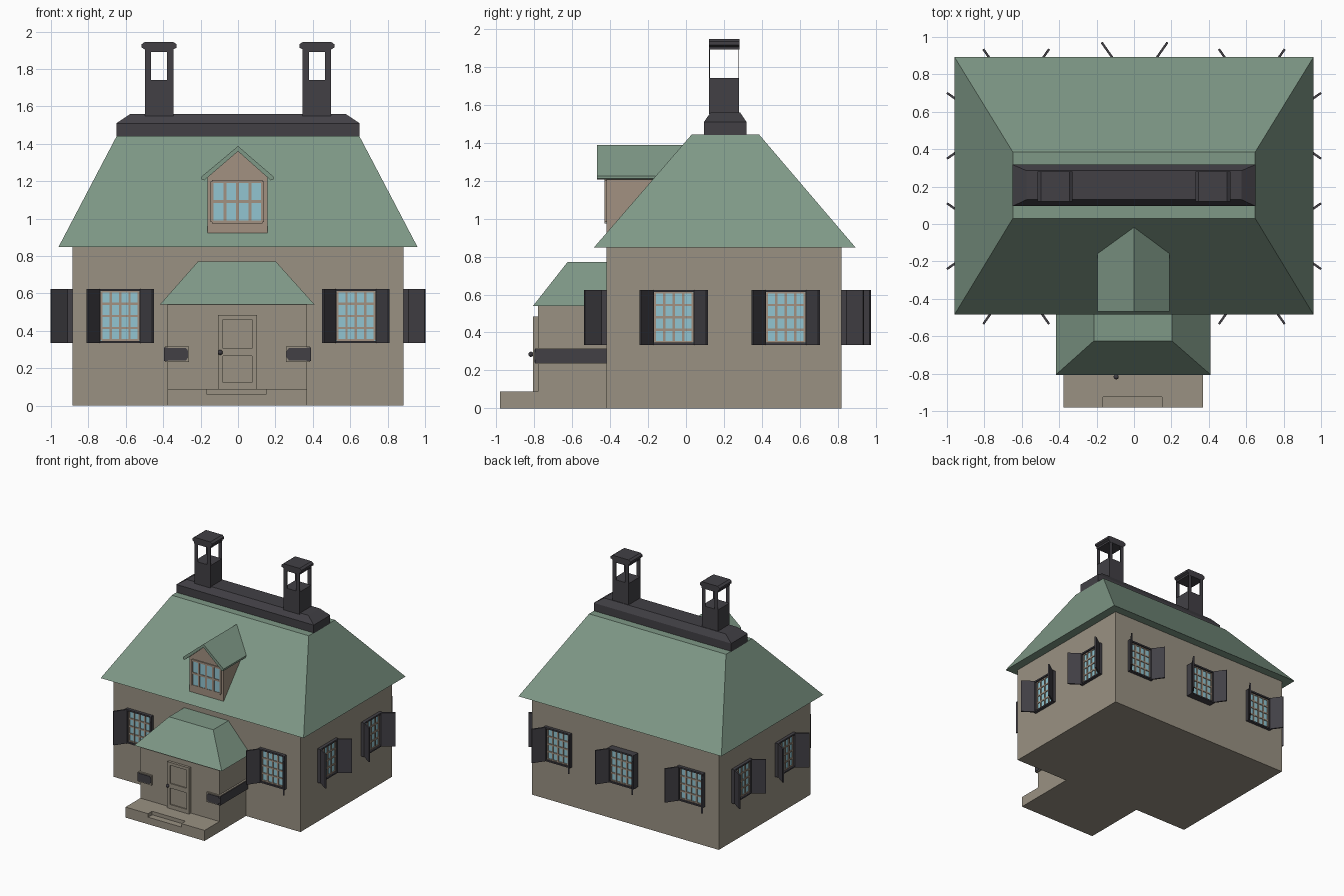
import bpy, bmesh, math
from mathutils import Matrix, Vector

if "Cube" in bpy.data.objects:
    bpy.data.objects.remove(bpy.data.objects["Cube"])


def material(name, rgb):
    m = bpy.data.materials.new(name)
    m.diffuse_color = (*rgb, 1)
    m.use_nodes = True
    m.node_tree.nodes["Principled BSDF"].inputs["Base Color"].default_value = m.diffuse_color
    return m


WALL = material("wall_stone", (0.32, 0.285, 0.225))
TRIM = material("warm_trim", (0.36, 0.285, 0.22))
ROOF = material("roof_green", (0.21, 0.315, 0.24))
DARK = material("dark_slate", (0.054, 0.051, 0.060))
GLASS = material("window_blue", (0.29, 0.56, 0.64))
I = Matrix.Identity(4)


def finish(name, bm, mat, M=I):
    bmesh.ops.recalc_face_normals(bm, faces=bm.faces)
    bm.transform(M)
    me = bpy.data.meshes.new(name)
    bm.to_mesh(me)
    bm.free()
    me.materials.append(mat)
    ob = bpy.data.objects.new(name, me)
    bpy.context.collection.objects.link(ob)
    return ob


def loft(bm, lower, upper):
    """Closed solid between two matching loops of points."""
    a = [bm.verts.new(p) for p in lower]
    b = [bm.verts.new(p) for p in upper]
    n = len(a)
    bm.faces.new(a[::-1])
    bm.faces.new(b)
    for i in range(n):
        bm.faces.new((a[i], a[(i + 1) % n], b[(i + 1) % n], b[i]))


def rect(x0, x1, y0, y1, z):
    return [(x0, y0, z), (x1, y0, z), (x1, y1, z), (x0, y1, z)]


def boxes(name, items, mat, M=I):
    """Each item: x0, x1, y0, y1, z0, z1."""
    bm = bmesh.new()
    for x0, x1, y0, y1, z0, z1 in items:
        loft(bm, rect(x0, x1, y0, y1, z0), rect(x0, x1, y0, y1, z1))
    return finish(name, bm, mat, M)


def frustum(name, low, high, mat):
    bm = bmesh.new()
    loft(bm, rect(*low), rect(*high))
    return finish(name, bm, mat)


def prism_y(name, pts, y0, y1, mat):
    bm = bmesh.new()
    loft(bm, [(x, y0, z) for x, z in pts], [(x, y1, z) for x, z in pts])
    return finish(name, bm, mat)


def prism_z(name, pts, z0, z1, mat, M=I):
    bm = bmesh.new()
    loft(bm, [(x, y, z0) for x, y in pts], [(x, y, z1) for x, y in pts])
    return finish(name, bm, mat, M)


def lattice(w, z0, z1, cols, rows, bar, y0, y1):
    """Vertical and horizontal glazing bars across a pane of half width w."""
    out = []
    for i in range(cols + 1):
        x = -w + 2 * w * i / cols
        out.append((x - bar, x + bar, y0, y1, z0, z1))
    for j in range(rows + 1):
        z = z0 + (z1 - z0) * j / rows
        out.append((-w, w, y0 + 0.0005, y1, z - bar, z + bar))
    return out


# Main house and hipped roof
boxes("house_walls", [(-0.885, 0.885, -0.42, 0.82, 0, 0.85)], WALL)
frustum("main_roof", (-0.96, 0.96, -0.485, 0.893, 0.848),
        (-0.648, 0.648, 0.03, 0.385, 1.443), ROOF)

# Ridge box with bevelled top
boxes("ridge_base", [(-0.65, 0.65, 0.095, 0.318, 1.43, 1.51)], DARK)
frustum("ridge_top", (-0.65, 0.65, 0.095, 0.318, 1.51),
        (-0.575, 0.575, 0.13, 0.285, 1.56), DARK)

# Chimneys: solid stack, open lantern of thin front and back sheets, cap
for s, side in ((-1, "left"), (1, "right")):
    cx = 0.422 * s
    boxes(side + "_chimney_stack",
          [(cx - 0.076, cx + 0.076, 0.122, 0.28, 1.55, 1.742)], DARK)
    boxes(side + "_chimney_posts",
          [(cx + a, cx + a + 0.033, y, y + 0.004, 1.74, 1.895)
           for a in (-0.076, 0.043) for y in (0.122, 0.276)], DARK)
    half = [(0.076, 1.89), (0.076, 1.905), (0.094, 1.915), (0.094, 1.932), (0.076, 1.945)]
    prism_y(side + "_chimney_cap",
            [(cx + x, z) for x, z in half] + [(cx - x, z) for x, z in half[::-1]],
            0.12, 0.282, DARK)

# Dormer: gabled wall, chevron roof, window
prism_y("dormer_wall", [(-0.163, 0.92), (0.158, 0.92), (0.158, 1.22),
                        (0, 1.365), (-0.163, 1.22)], -0.42, 0.0, TRIM)
prism_y("dormer_roof", [(-0.195, 1.21), (-0.18, 1.205), (0, 1.36), (0.175, 1.205),
                        (0.19, 1.21), (0.19, 1.225), (0, 1.388), (-0.195, 1.225)],
        -0.468, 0.02, ROOF)
D = Matrix.Translation((-0.003, -0.42, 0))
boxes("dormer_glass", [(-0.135, 0.135, -0.004, 0.01, 0.98, 1.2)], GLASS, D)
boxes("dormer_bars", lattice(0.135, 0.982, 1.2, 4, 2, 0.008, -0.009, 0.0), TRIM, D)

# Porch: walls, hipped roof, step with a notch cut in its front edge
boxes("porch_walls", [(-0.378, 0.37, -0.78, -0.41, 0.08, 0.545)], WALL)
frustum("porch_roof", (-0.418, 0.41, -0.806, -0.41, 0.54),
        (-0.215, 0.203, -0.625, -0.41, 0.77), ROOF)
boxes("step_base", [(-0.378, 0.37, -0.98, -0.41, 0, 0.06)], WALL)
prism_z("step_tread", [(-0.378, -0.98), (-0.165, -0.98), (-0.165, -0.925), (0.15, -0.925),
                       (0.15, -0.98), (0.37, -0.98), (0.37, -0.41), (-0.378, -0.41)],
        0.06, 0.09, WALL)

# Door with two recessed panels and a knob
boxes("door_panels", [(-0.105, 0.1, -0.796, -0.77, 0.09, 0.483)], WALL)
boxes("door_frame",
      [(x0, x1, -0.805, -0.79, 0.09, 0.485) for x0, x1 in ((-0.107, -0.08), (0.075, 0.102))]
      + [(-0.08, 0.075, -0.805, -0.79, z0, z1)
         for z0, z1 in ((0.09, 0.125), (0.265, 0.305), (0.46, 0.485))], WALL)
bm = bmesh.new()
bmesh.ops.create_uvsphere(bm, u_segments=10, v_segments=6, radius=0.014)
finish("door_knob", bm, DARK, Matrix.Translation((-0.095, -0.817, 0.285)))

# Dark corner bands wrapping each side of the porch
for s, side in ((-1, "left"), (1, "right")):
    def span(a, b):
        return sorted((s * a - 0.003, s * b - 0.003))
    x0, x1 = span(0.26, 0.388)
    boxes(side + "_band_surround", [(x0, x1, -0.792, -0.41, 0.233, 0.317)], WALL)
    pts = [(0.263, 0.26), (0.275, 0.242), (0.372, 0.242), (0.386, 0.258),
           (0.386, 0.294), (0.372, 0.309), (0.275, 0.309), (0.263, 0.292)]
    prism_y(side + "_band_front", [(s * x - 0.003, z) for x, z in pts], -0.798, -0.78, DARK)
    x0, x1 = span(0.37, 0.392)
    boxes(side + "_band_side", [(x0, x1, -0.795, -0.415, 0.238, 0.312)], DARK)


def window(name, M):
    """Shuttered window; local -y points out of the wall."""
    boxes(name + "_glass", [(-0.105, 0.105, -0.006, 0.01, 0.345, 0.615)], GLASS, M)
    boxes(name + "_bars", lattice(0.1, 0.35, 0.61, 4, 4, 0.006, -0.013, 0.0), TRIM, M)
    boxes(name + "_frame",
          [(a, b, -0.026, 0.005, 0.335, 0.625) for a, b in ((-0.124, -0.104), (0.104, 0.124))]
          + [(-0.104, 0.104, -0.026, 0.005, a, b)
             for a, b in ((0.335, 0.347), (0.612, 0.625))], DARK, M)
    hinge, tip = Vector((0.112, -0.024)), Vector((0.176, -0.115))
    d = (tip - hinge).normalized()
    n = Vector((-d.y, d.x)) * 0.006
    quad = [hinge + n, tip + n, tip - n, hinge - n]
    for s, side in ((-1, "left"), (1, "right")):
        prism_z(f"{name}_{side}_shutter", [(s * p.x, p.y) for p in quad],
                0.335, 0.625, DARK, M)


# Windows on all four walls: name, position, turn about z
walls = [("front_left_window", -0.63, -0.42, 0), ("front_right_window", 0.63, -0.42, 0),
         ("back_left_window", -0.63, 0.82, 180), ("back_right_window", 0.63, 0.82, 180),
         ("back_middle_window", 0.003, 0.856, 180)]
for y, where in ((-0.065, "front"), (0.525, "rear")):
    walls += [(f"right_{where}_window", 0.885, y, 90), (f"left_{where}_window", -0.885, y, -90)]
for name, x, y, turn in walls:
    window(name, Matrix.Translation((x, y, 0)) @ Matrix.Rotation(math.radians(turn), 4, 'Z'))
# Backing that fills behind the projecting middle window
boxes("back_middle_backing", [(-0.12, 0.126, 0.81, 0.85, 0.336, 0.624)], DARK)
